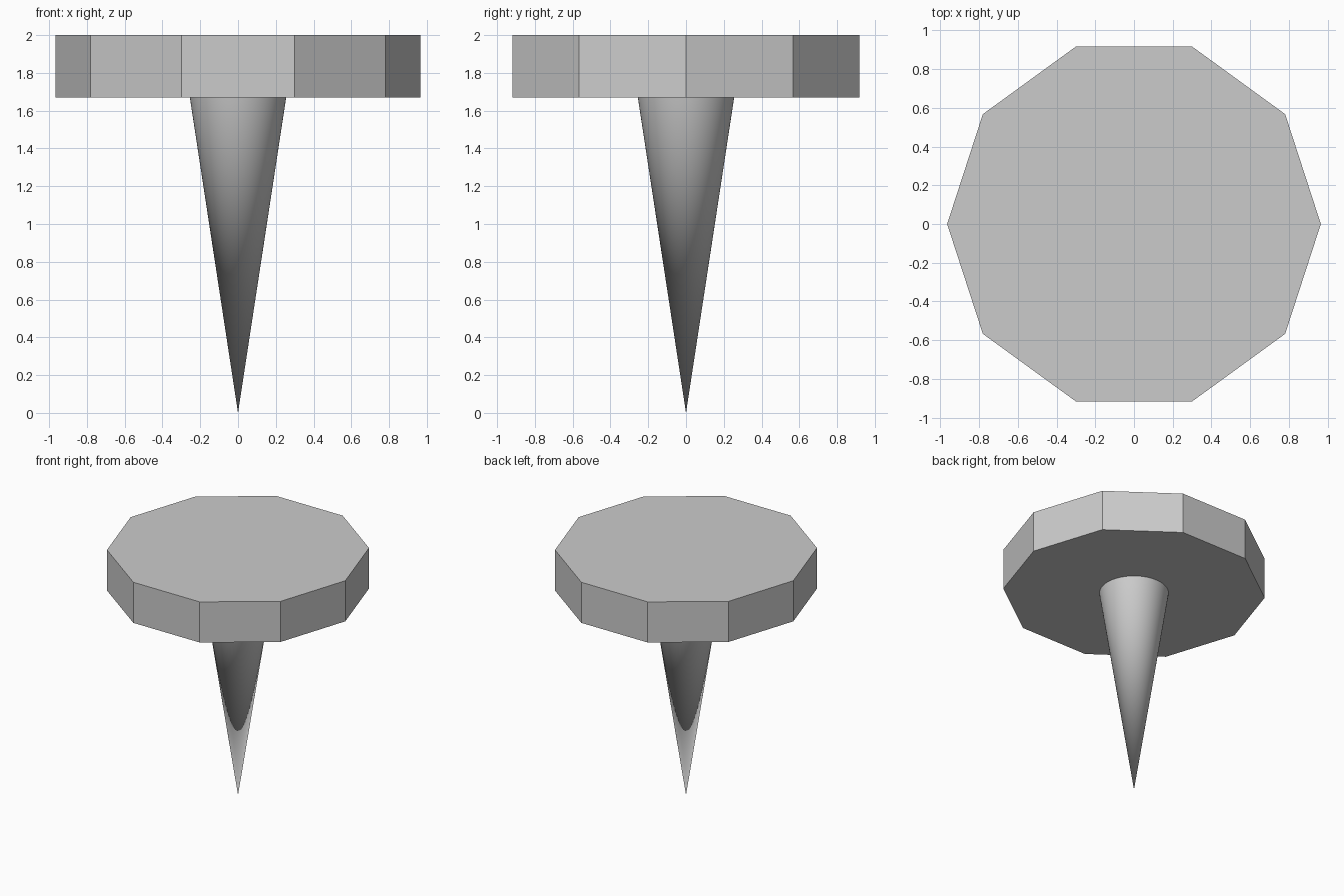
import bpy
from math import radians

if "Cube" in bpy.data.objects:
    bpy.data.objects.remove(bpy.data.objects["Cube"])

HEAD_BOTTOM, TOP = 1.67, 2.0

# Ten-sided flat head, corners on the x axis
bpy.ops.mesh.primitive_cylinder_add(
    vertices=10, radius=0.965, depth=TOP - HEAD_BOTTOM,
    location=(0, 0, (TOP + HEAD_BOTTOM) / 2), rotation=(0, 0, radians(90)))
bpy.context.object.name = "head"

# Smooth spike, point down, wide end meeting the head
bpy.ops.mesh.primitive_cone_add(
    vertices=64, radius1=0, radius2=0.255, depth=HEAD_BOTTOM,
    location=(0, 0, HEAD_BOTTOM / 2))
bpy.context.object.name = "spike"
bpy.ops.object.shade_smooth_by_angle(angle=radians(30))
